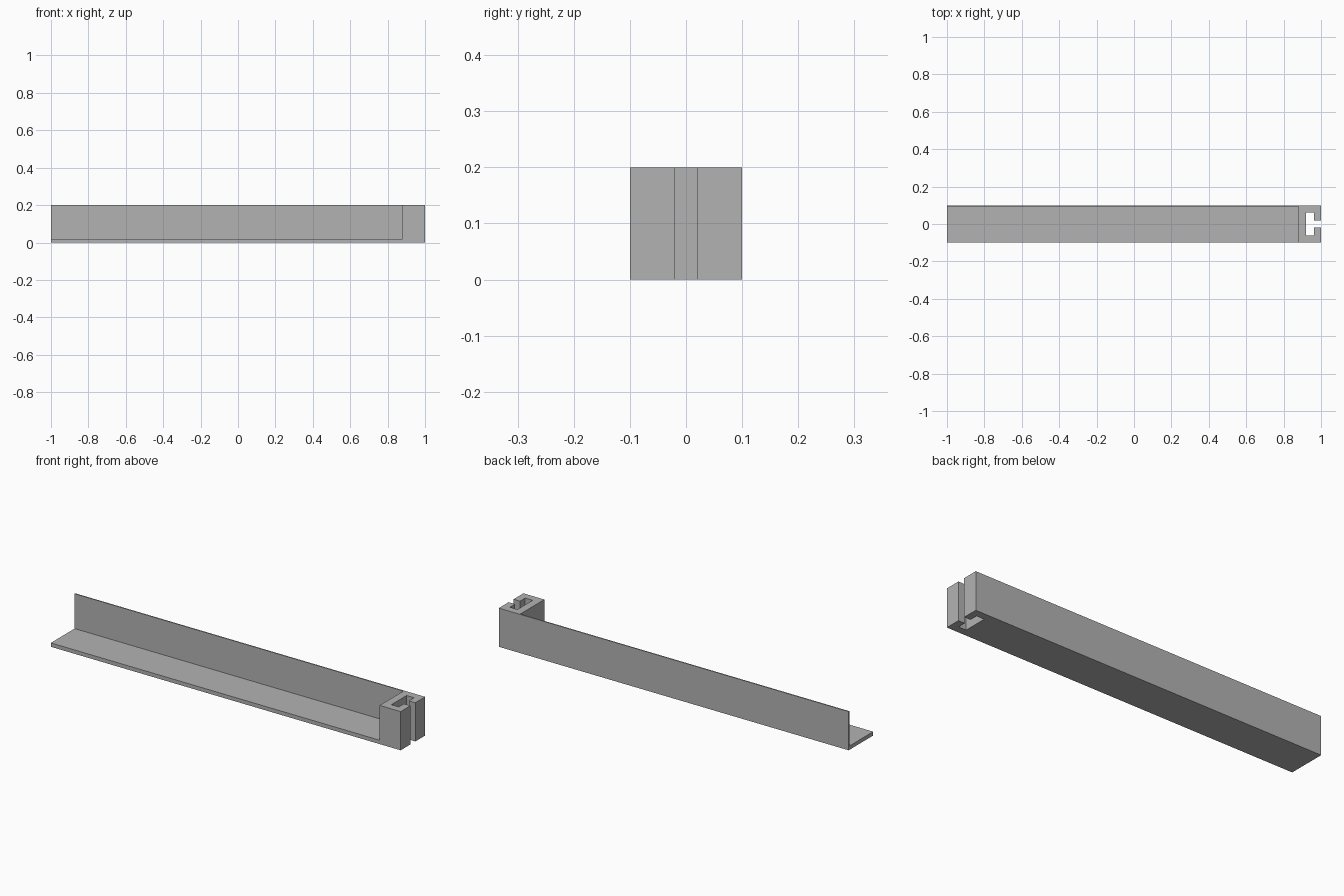
import bpy
import bmesh

cube = bpy.data.objects.get("Cube")
if cube:
    bpy.data.objects.remove(cube, do_unlink=True)

grey = bpy.data.materials.new("plain_grey")
grey.use_nodes = True
colour = (0.45, 0.45, 0.45, 1)
grey.diffuse_color = colour
grey.node_tree.nodes["Principled BSDF"].inputs["Base Color"].default_value = colour


def extrude_profile(name, points, axis, start, end):
    """Extrude a closed outline, given in the other two axes, along an axis."""
    bm = bmesh.new()
    place = {"x": lambda p: (start, p[0], p[1]), "z": lambda p: (p[0], p[1], start)}[axis]
    face = bm.faces.new([bm.verts.new(place(p)) for p in points])
    result = bmesh.ops.extrude_face_region(bm, geom=[face])
    moved = [g for g in result["geom"] if isinstance(g, bmesh.types.BMVert)]
    shift = (end - start, 0, 0) if axis == "x" else (0, 0, end - start)
    bmesh.ops.translate(bm, verts=moved, vec=shift)
    bmesh.ops.recalc_face_normals(bm, faces=bm.faces)
    mesh = bpy.data.meshes.new(name)
    bm.to_mesh(mesh)
    bm.free()
    mesh.materials.append(grey)
    obj = bpy.data.objects.new(name, mesh)
    bpy.context.collection.objects.link(obj)
    return obj


HALF, HEIGHT = 0.1, 0.2
FLOOR, WALL = 0.02, 0.006
BLOCK_X = 0.88

# L-shaped rail: flat floor with a thin upright wall along the back
rail = [(-HALF, 0), (HALF, 0), (HALF, HEIGHT), (HALF - WALL, HEIGHT),
        (HALF - WALL, FLOOR), (-HALF, FLOOR)]
extrude_profile("angle_rail", rail, "x", -1, BLOCK_X)

# End block with a T-shaped slot open to the side, mirrored front to back
half_slot = [(BLOCK_X, HALF), (1, HALF), (1, 0.02), (0.963, 0.02),
             (0.963, 0.062), (0.92, 0.062)]
slot = half_slot + [(x, -y) for x, y in reversed(half_slot)]
extrude_profile("slotted_end_block", slot, "z", 0, HEIGHT)
